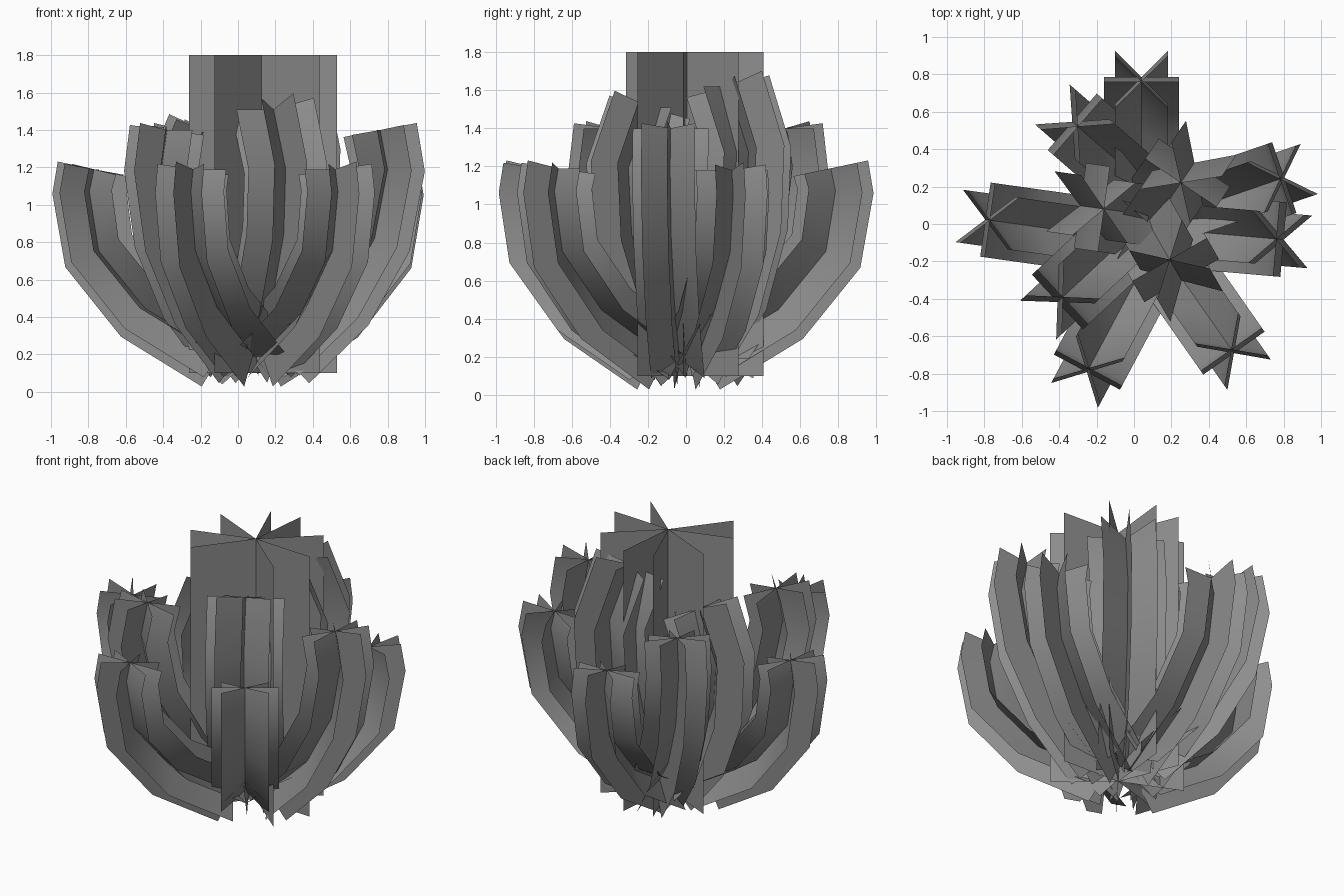
import bpy
import bmesh
import math
from mathutils import Vector

cube = bpy.data.objects.get("Cube")
if cube:
    bpy.data.objects.remove(cube, do_unlink=True)

grey = bpy.data.materials.new("plain_grey")
grey.use_nodes = True
tone = (0.27, 0.27, 0.27, 1)
grey.diffuse_color = tone
grey.node_tree.nodes["Principled BSDF"].inputs["Base Color"].default_value = tone


def finned_stem(name, path, side, angles, radius):
    """Sweep a star of flat fins along a path lying in one vertical plane."""
    bm = bmesh.new()
    for angle in angles:
        previous = None
        for i, point in enumerate(path):
            tangent = (path[min(i + 1, len(path) - 1)] - path[max(i - 1, 0)]).normalized()
            outward = side.cross(tangent)
            a = math.radians(angle)
            edge = point + radius * (outward * math.cos(a) + side * math.sin(a))
            pair = [bm.verts.new(point), bm.verts.new(edge)]
            if previous:
                bm.faces.new((previous[0], previous[1], pair[1], pair[0]))
            previous = pair
    mesh = bpy.data.meshes.new(name)
    bm.to_mesh(mesh)
    bm.free()
    mesh.materials.append(grey)
    obj = bpy.data.objects.new(name, mesh)
    bpy.context.collection.objects.link(obj)
    bpy.ops.object.select_all(action="DESELECT")
    obj.select_set(True)
    bpy.context.view_layer.objects.active = obj
    bpy.ops.object.shade_smooth_by_angle(angle=math.radians(40))


# Rings of arms: name, fin radius, profile as (distance out, height),
# and for each arm its tip (x, y, height) and compass heading in degrees
rings = [
    ("low_arm", 0.2,
     [(0.19, 0.2), (0.6, 0.45), (0.85, 0.76), (0.9, 1.08), (0.875, 1.2)],
     [(0.04, 0.76, 1.19, 90), (-0.77, 0.02, 1.19, 172), (-0.24, -0.77, 1.19, 242),
      (0.52, -0.67, 1.19, -55), (0.78, 0.24, 1.18, 19)]),
    ("middle_arm", 0.2,
     [(0.14, 0.19), (0.44, 0.48), (0.63, 0.82), (0.7, 1.19), (0.66, 1.4)],
     [(-0.3, 0.52, 1.4, 139), (-0.38, -0.39, 1.4, 223), (0.76, -0.08, 1.4, -5)]),
    ("inner_arm", 0.23,
     [(0.02, 0.19), (0.26, 0.5), (0.38, 0.85), (0.4, 1.2), (0.27, 1.52)],
     [(0.25, 0.22, 1.62, 56), (-0.16, 0.08, 1.39, 172), (0.19, -0.19, 1.51, -60)]),
]
for name, radius, profile, tips in rings:
    start, end = profile[0], profile[-1]
    for number, (x, y, top, heading) in enumerate(tips, 1):
        h = math.radians(heading)
        direction = Vector((math.cos(h), math.sin(h), 0))
        side = Vector((-direction.y, direction.x, 0))
        root = Vector((x, y, 0)) - direction * end[0]
        stretch = (top - start[1]) / (end[1] - start[1])
        path = [root + direction * r
                + Vector((0, 0, start[1] + (z - start[1]) * stretch)) for r, z in profile]
        finned_stem(f"{name}_{number}", path, side, range(0, 360, 45), radius)

# Upright central trunk with wider, unevenly spread fins
trunk = [Vector((0.125, 0.005, 0.1)), Vector((0.125, 0.005, 1.8))]
finned_stem("trunk", trunk, Vector((0, 1, 0)),
            (-3, -40, 42, 84, 112, 156, 197, 232), 0.405)
